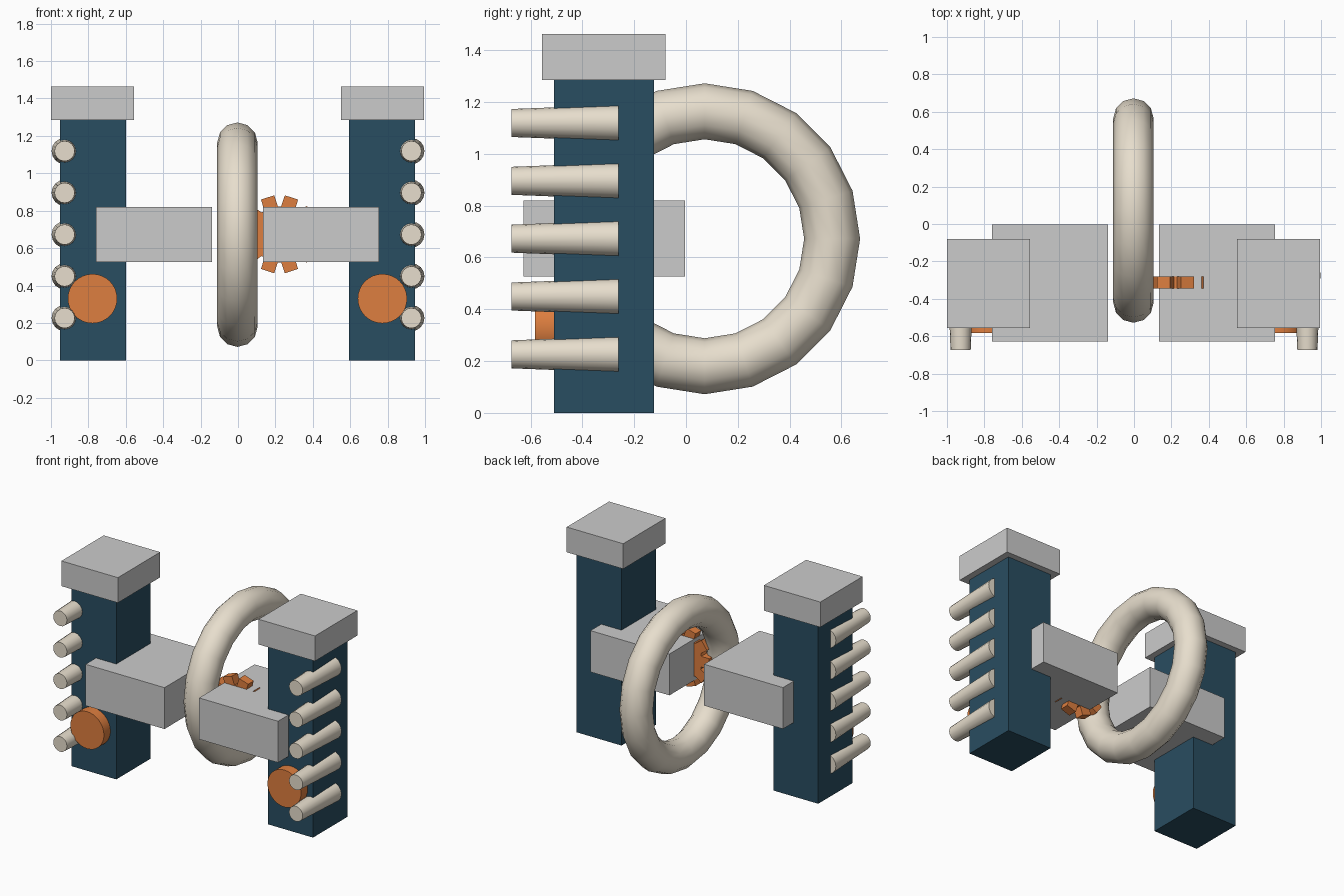
import bpy, bmesh, math
from mathutils import Matrix, Vector

if "Cube" in bpy.data.objects:
    bpy.data.objects.remove(bpy.data.objects["Cube"])

CX = -0.003   # mirror plane of the paired parts


def material(name, rgb):
    m = bpy.data.materials.new(name)
    m.diffuse_color = (*rgb, 1)
    m.use_nodes = True
    m.node_tree.nodes["Principled BSDF"].inputs["Base Color"].default_value = m.diffuse_color
    return m


BLUE = material("dark_blue", (0.022, 0.075, 0.12))
ORANGE = material("orange", (0.73, 0.21, 0.05))
CREAM = material("cream", (0.80, 0.73, 0.61))


def finish(ob, name, mat=None, smooth=False):
    ob.name = name
    if mat:
        ob.data.materials.append(mat)
    if smooth:
        bpy.ops.object.shade_smooth_by_angle(angle=math.radians(40))
    return ob


def box(name, lo, hi, mat=None):
    lo, hi = Vector(lo), Vector(hi)
    bpy.ops.mesh.primitive_cube_add(size=1)
    ob = bpy.context.object
    ob.data.transform(Matrix.Translation((lo + hi) / 2) @ Matrix.Diagonal((*(hi - lo), 1)))
    return finish(ob, name, mat)


def rod(name, x, z, y_front, y_back, r_front, r_back, sides, mat):
    # round bar along y
    bpy.ops.mesh.primitive_cone_add(vertices=sides, radius1=r_back, radius2=r_front,
                                    depth=y_back - y_front)
    ob = bpy.context.object
    ob.data.transform(Matrix.Translation((x, (y_front + y_back) / 2, z))
                      @ Matrix.Rotation(math.pi / 2, 4, 'X'))
    return finish(ob, name, mat, True)


for side, s in (("left", -1), ("right", 1)):
    def pair_box(name, x0, x1, y0, y1, z0, z1, mat=None):
        a, b = sorted((CX + s * x0, CX + s * x1))
        box(f"{side}_{name}", (a, y0, z0), (b, y1, z1), mat)

    # column, cap and inward arm
    pair_box("column", 0.597, 0.95, -0.51, -0.124, 0, 1.284, BLUE)
    pair_box("cap", 0.553, 0.997, -0.555, -0.08, 1.284, 1.463)
    pair_box("arm", 0.136, 0.757, -0.627, -0.004, 0.526, 0.82)
    # round button on the front
    rod(f"{side}_button", CX + s * 0.775, 0.33, -0.583, -0.45, 0.132, 0.132, 32, ORANGE)
    # row of tapered pegs
    for i in range(5):
        rod(f"{side}_peg_{i + 1}", s * 0.927, 0.226 + 0.2232 * i,
            -0.674, -0.26, 0.054, 0.07, 16, CREAM)

# large upright ring
bpy.ops.mesh.primitive_torus_add(major_segments=20, minor_segments=12,
                                 major_radius=0.492, minor_radius=0.108)
ring = bpy.context.object
ring.data.transform(Matrix.Translation((CX, 0.072, 0.672))
                    @ Matrix.Rotation(math.pi / 2, 4, 'Y'))
finish(ring, "ring", CREAM, True)

# ten-toothed gear: one outline extruded along y
outline = []
for k in range(10):
    a = math.radians(18 + 36 * k)
    rad, tan = Vector((math.sin(a), 0, math.cos(a))), Vector((math.cos(a), 0, -math.sin(a)))
    for r, w in ((0.145, -0.038), (0.207, -0.037), (0.207, 0.037), (0.145, 0.038)):
        outline.append(rad * r + tan * w + Vector((0.222, -0.345, 0.674)))
bm = bmesh.new()
face = bm.faces.new([bm.verts.new(p) for p in outline])
top = bmesh.ops.extrude_face_region(bm, geom=[face])["geom"]
bmesh.ops.translate(bm, vec=(0, 0.063, 0),
                    verts=[g for g in top if isinstance(g, bmesh.types.BMVert)])
bmesh.ops.recalc_face_normals(bm, faces=bm.faces)
mesh = bpy.data.meshes.new("gear")
bm.to_mesh(mesh)
bm.free()
gear = bpy.data.objects.new("gear", mesh)
bpy.context.collection.objects.link(gear)
finish(gear, "gear", ORANGE)
